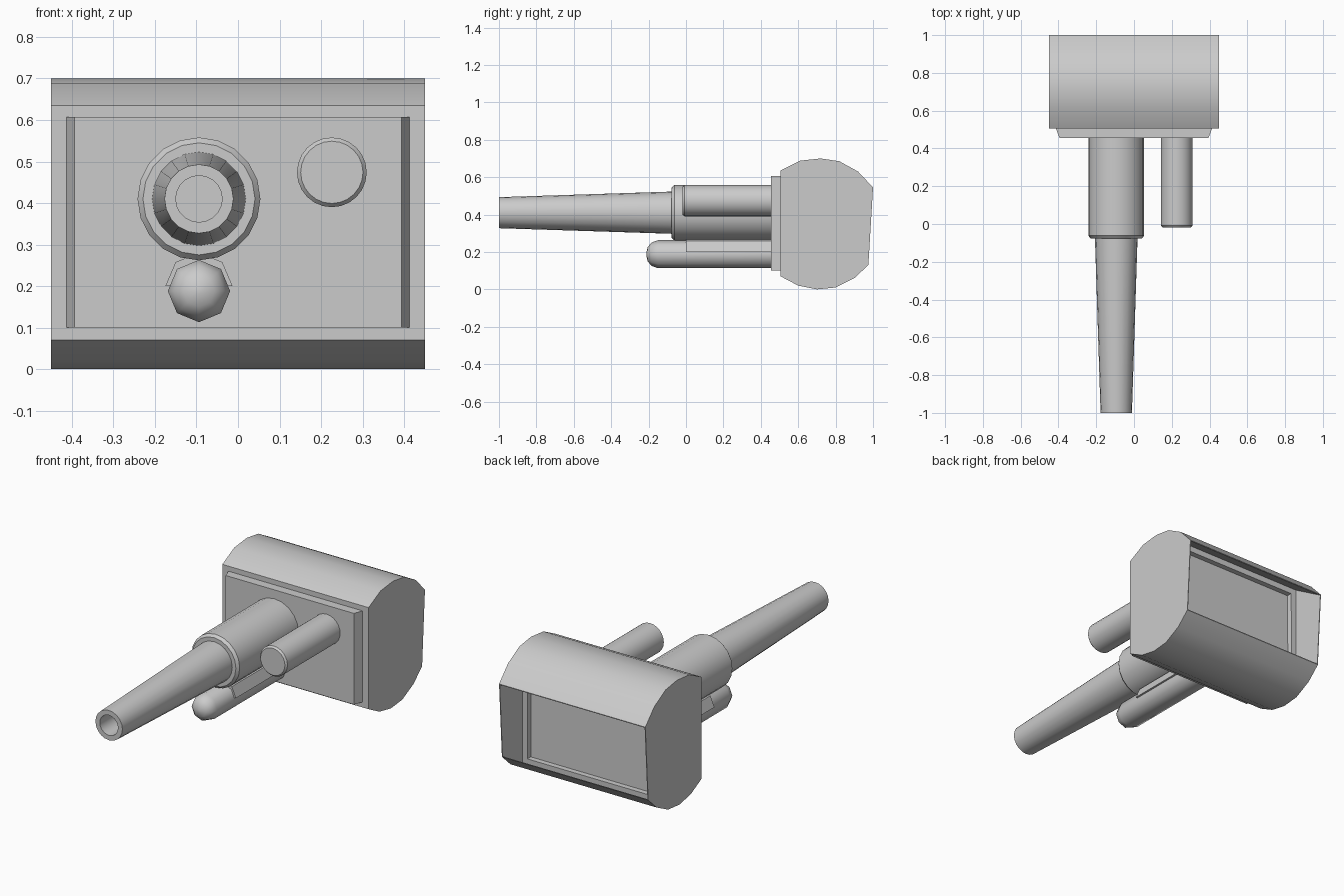
import bpy, bmesh, math
from mathutils import Vector

if "Cube" in bpy.data.objects:
    bpy.data.objects.remove(bpy.data.objects["Cube"])

mat = bpy.data.materials.new("plain grey")
mat.diffuse_color = (0.6, 0.6, 0.6, 1)
mat.use_nodes = True
mat.node_tree.nodes["Principled BSDF"].inputs["Base Color"].default_value = mat.diffuse_color


def finish(name, bm, angle=None):
    bmesh.ops.recalc_face_normals(bm, faces=bm.faces)
    me = bpy.data.meshes.new(name)
    bm.to_mesh(me)
    bm.free()
    me.materials.append(mat)
    ob = bpy.data.objects.new(name, me)
    bpy.context.collection.objects.link(ob)
    if angle:
        bpy.ops.object.select_all(action='DESELECT')
        ob.select_set(True)
        bpy.context.view_layer.objects.active = ob
        bpy.ops.object.shade_smooth_by_angle(angle=math.radians(angle))
    return ob


def prism(bm, pts, axis, a, b):
    """Extrude a closed outline along x or y."""
    def co(p, t):
        return (t, p[0], p[1]) if axis == 'x' else (p[0], t, p[1])
    rings = [[bm.verts.new(co(p, t)) for p in pts] for t in (a, b)]
    bm.faces.new(rings[0])
    bm.faces.new(rings[1][::-1])
    n = len(pts)
    for i in range(n):
        j = (i + 1) % n
        bm.faces.new((rings[0][i], rings[0][j], rings[1][j], rings[1][i]))


def lathe(name, cx, cz, profile, sides, angle):
    """Turn (y, radius) points around an axis along y."""
    bm = bmesh.new()
    rings = []
    for y, r in profile:
        rings.append([bm.verts.new((cx + r * math.sin(2 * math.pi * k / sides), y,
                                    cz + r * math.cos(2 * math.pi * k / sides)))
                      for k in range(sides)])
    for r0, r1 in zip(rings, rings[1:]):
        for k in range(sides):
            j = (k + 1) % sides
            bm.faces.new((r0[k], r0[j], r1[j], r1[k]))
    bm.faces.new(rings[0])
    bm.faces.new(rings[-1])
    return finish(name, bm, angle)


# Rounded housing, hollowed from the back
outline = [(0.505, 0.07), (0.505, 0.635), (0.61, 0.688), (0.72, 0.70), (0.82, 0.685),
           (0.92, 0.63), (1.0, 0.545), (0.975, 0.13), (0.90, 0.06), (0.80, 0.01),
           (0.70, 0.0), (0.60, 0.02)]
bm = bmesh.new()
prism(bm, outline, 'x', -0.45, 0.45)
bmesh.ops.recalc_face_normals(bm, faces=bm.faces)
back = max(bm.faces, key=lambda f: f.calc_center_median().y)
bmesh.ops.inset_region(bm, faces=[back], thickness=0.006)
new = bmesh.ops.extrude_discrete_faces(bm, faces=[back])['faces'][0]
for v in new.verts:
    v.co.y = 0.80
    v.co.z = 0.66 if v.co.z > 0.35 else 0.03
bmesh.ops.inset_region(bm, faces=[new], thickness=0.045)
panel = bmesh.ops.extrude_discrete_faces(bm, faces=[new])['faces'][0]
for v in panel.verts:
    v.co.y -= 0.03
finish("housing", bm, 25)

# Front plate with slanted ends
bm = bmesh.new()
plate = [(-0.415, 0.51), (-0.394, 0.455), (0.394, 0.455), (0.415, 0.51)]
lo = [bm.verts.new((x, y, 0.10)) for x, y in plate]
hi = [bm.verts.new((x, y, 0.607)) for x, y in plate]
bm.faces.new(lo)
bm.faces.new(hi[::-1])
for i in range(4):
    j = (i + 1) % 4
    bm.faces.new((lo[i], lo[j], hi[j], hi[i]))
finish("front_plate", bm)

# Main tube: thick sleeve and tapered barrel with a bore
lathe("barrel_sleeve", -0.094, 0.41,
      [(0.46, 0.148), (-0.062, 0.148), (-0.077, 0.135)], 20, 30)
lathe("barrel", -0.094, 0.41,
      [(-0.07, 0.113), (-1.0, 0.083), (-1.0, 0.056), (-0.75, 0.056)], 20, 30)

# Side tube
lathe("side_tube", 0.226, 0.474,
      [(0.46, 0.084), (-0.008, 0.084), (-0.018, 0.075)], 24, 30)

# Lower rod with a domed tip
lathe("lower_rod", -0.094, 0.188,
      [(0.46, 0.075), (-0.15, 0.075), (-0.185, 0.062), (-0.205, 0.038), (-0.212, 0.008)], 8, 50)

# Saddle between the rod and the sleeve
bm = bmesh.new()
prism(bm, [(-0.175, 0.20), (-0.15, 0.258), (-0.094, 0.28), (-0.038, 0.258), (-0.013, 0.20)],
      'y', 0.0, 0.46)
finish("rod_saddle", bm)
